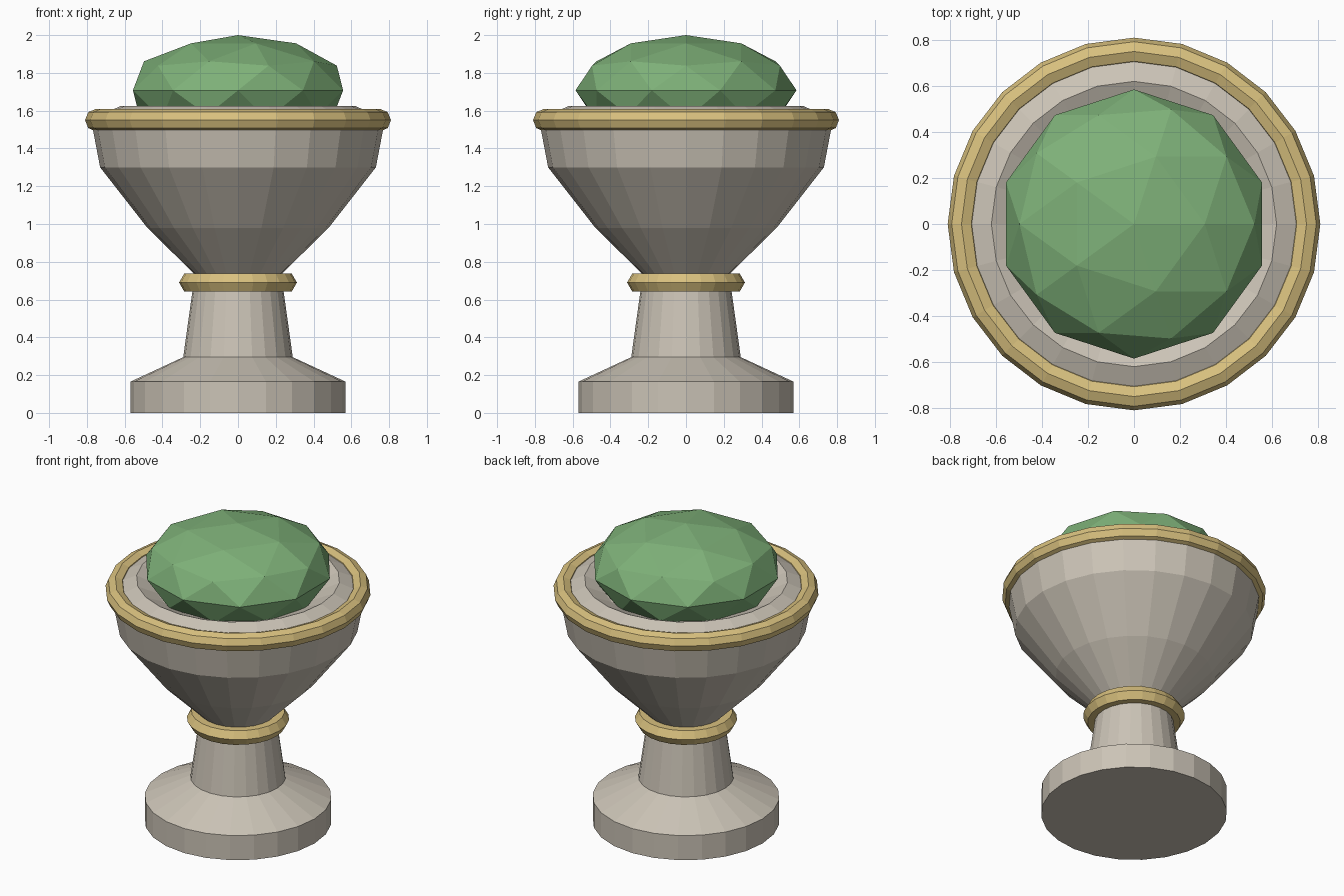
import bpy, bmesh
from math import cos, sin, pi, tau

cube = bpy.data.objects.get("Cube")
if cube:
    bpy.data.objects.remove(cube, do_unlink=True)

SIDES = 24


def material(name, rgb):
    m = bpy.data.materials.new(name)
    m.use_nodes = True
    m.diffuse_color = (*rgb, 1)
    m.node_tree.nodes["Principled BSDF"].inputs["Base Color"].default_value = (*rgb, 1)
    return m


def finish(name, bm, mat):
    bmesh.ops.recalc_face_normals(bm, faces=bm.faces)
    mesh = bpy.data.meshes.new(name)
    bm.to_mesh(mesh)
    bm.free()
    mesh.materials.append(mat)
    obj = bpy.data.objects.new(name, mesh)
    bpy.context.collection.objects.link(obj)
    return obj


def lathe(name, profile, mat, closed=False):
    """Turn a (radius, height) profile around z; open profiles get end caps."""
    bm = bmesh.new()
    rings = [[bm.verts.new((r * cos(tau * i / SIDES), r * sin(tau * i / SIDES), z))
              for i in range(SIDES)] for r, z in profile]
    pairs = list(zip(rings, rings[1:]))
    if closed:
        pairs.append((rings[-1], rings[0]))
    else:
        bm.faces.new(rings[0])
        bm.faces.new(rings[-1])
    for a, b in pairs:
        for i in range(SIDES):
            j = (i + 1) % SIDES
            bm.faces.new((a[i], a[j], b[j], b[i]))
    return finish(name, bm, mat)


def band(name, major, minor, z, steps, mat):
    """Ring with a polygonal cross-section."""
    section = [(major + minor * cos(tau * k / steps), z + minor * sin(tau * k / steps))
               for k in range(steps)]
    return lathe(name, section, mat, closed=True)


stone = material("pale stone", (0.60, 0.55, 0.47))
gold = material("soft gold", (0.69, 0.53, 0.21))
green = material("green gem", (0.21, 0.44, 0.19))

# Foot and stem
lathe("foot", [(0.57, 0), (0.57, 0.165), (0.29, 0.295)], stone)
lathe("stem", [(0.29, 0.295), (0.235, 0.69)], stone)

# Bowl with a raised lip and a shallow dish holding the gem
lathe("bowl", [(0.185, 0.69), (0.48, 0.98), (0.73, 1.30), (0.77, 1.51), (0.765, 1.56),
               (0.70, 1.59), (0.62, 1.625), (0.50, 1.57)], stone)

# Metal bands
band("stem_collar", 0.257, 0.055, 0.69, 6, gold)
band("rim_band", 0.75, 0.06, 1.55, 8, gold)

# Faceted gem
bm = bmesh.new()
bmesh.ops.create_icosphere(bm, subdivisions=2, radius=0.585)
bmesh.ops.scale(bm, vec=(1, 1, 0.5), verts=bm.verts)
bmesh.ops.translate(bm, vec=(0, 0, 1.7075), verts=bm.verts)
finish("gem", bm, green)
